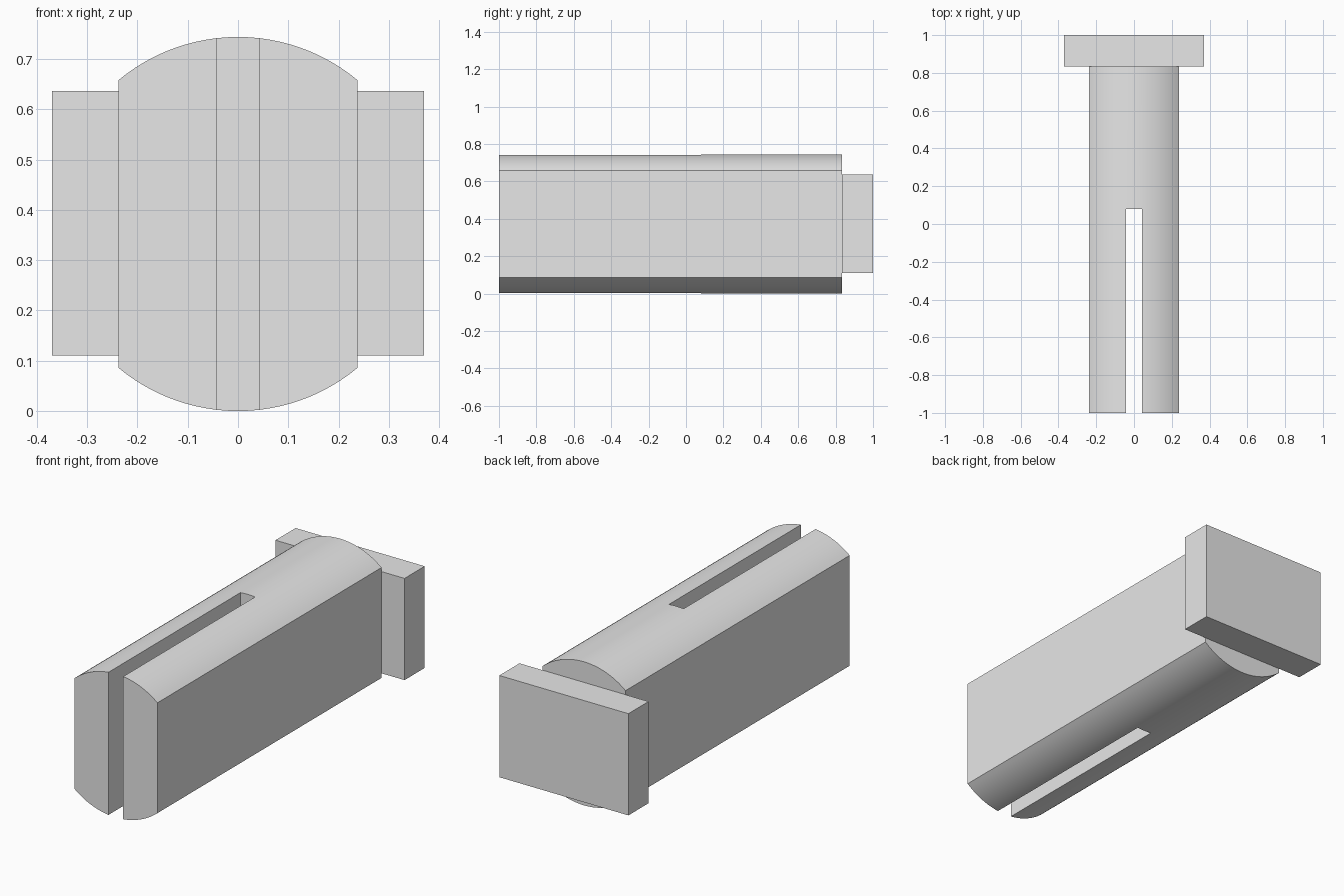
import bpy
import bmesh
import math

if "Cube" in bpy.data.objects:
    bpy.data.objects.remove(bpy.data.objects["Cube"], do_unlink=True)

RADIUS = 0.372       # curved top and bottom of the shaft
HALF_WIDTH = 0.238   # flat sides of the shaft
FRONT, SHOULDER, BACK = -1.0, 0.835, 1.0
SLOT_END, SLOT_HALF = 0.08, 0.042

grey = bpy.data.materials.new("light grey")
grey.use_nodes = True
grey.diffuse_color = (0.8, 0.8, 0.8, 1)
grey.node_tree.nodes["Principled BSDF"].inputs["Base Color"].default_value = grey.diffuse_color


def prism(name, profile, y0, y1):
    """Extrude an x-z profile along y into a closed solid."""
    bm = bmesh.new()
    face = bm.faces.new([bm.verts.new((x, y0, z)) for x, z in profile])
    extruded = bmesh.ops.extrude_face_region(bm, geom=[face])
    moved = [g for g in extruded["geom"] if isinstance(g, bmesh.types.BMVert)]
    bmesh.ops.translate(bm, verts=moved, vec=(0, y1 - y0, 0))
    bmesh.ops.recalc_face_normals(bm, faces=bm.faces)
    mesh = bpy.data.meshes.new(name)
    bm.to_mesh(mesh)
    bm.free()
    mesh.materials.append(grey)
    obj = bpy.data.objects.new(name, mesh)
    bpy.context.collection.objects.link(obj)
    return obj


def rectangle(half, z0, z1):
    return [(-half, z0), (half, z0), (half, z1), (-half, z1)]


# Shaft: round bar with two flat sides
limit = math.asin(HALF_WIDTH / RADIUS)
STEPS = 24
angles = [limit * (1 - 2 * i / STEPS) for i in range(STEPS + 1)]
top_arc = [(RADIUS * math.sin(a), RADIUS + RADIUS * math.cos(a)) for a in angles]
bottom_arc = [(-x, 2 * RADIUS - z) for x, z in top_arc]
shaft = prism("slotted_shaft", top_arc + bottom_arc, FRONT, SHOULDER)

# Slot: splits the front of the shaft into two prongs
cutter = prism("slot_cutter", rectangle(SLOT_HALF, -0.1, 0.9), FRONT - 0.1, SLOT_END)
cutter.hide_render = True
slot = shaft.modifiers.new("slot", "BOOLEAN")
slot.operation = "DIFFERENCE"
slot.solver = "EXACT"
slot.object = cutter
bpy.context.view_layer.objects.active = shaft
shaft.select_set(True)
bpy.ops.object.modifier_apply(modifier=slot.name)
bpy.data.objects.remove(cutter, do_unlink=True)
bpy.ops.object.shade_smooth_by_angle(angle=math.radians(30))

# Head: wide rectangular plate at the back
prism("head_plate", rectangle(0.37, 0.11, 0.637), SHOULDER, BACK)
